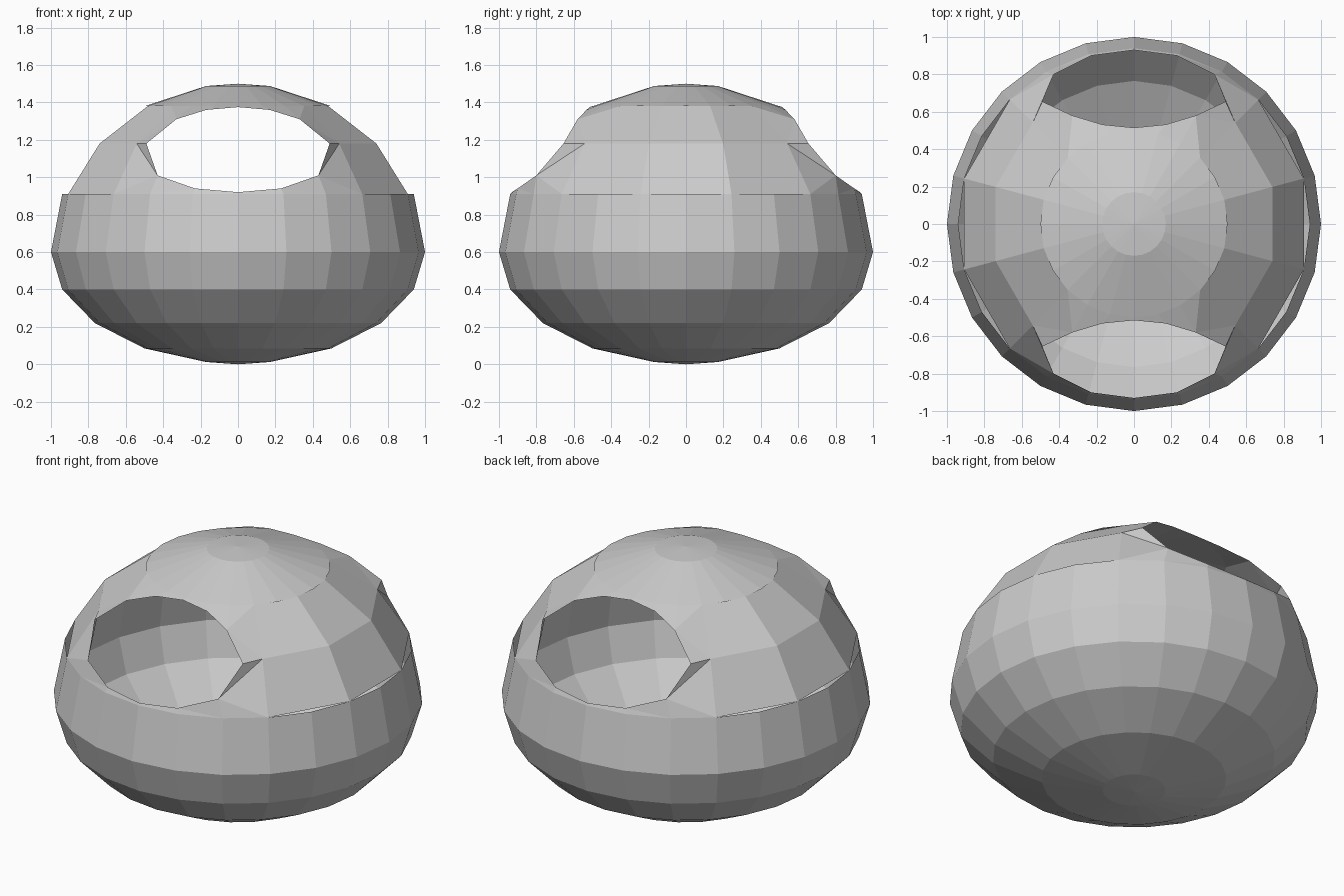
import bpy, bmesh
from math import sin, cos, radians
from mathutils import Vector

if "Cube" in bpy.data.objects:
    bpy.data.objects.remove(bpy.data.objects["Cube"])

CENTRE = Vector((0, 0, 0.7))


def ring_point(r, z, deg):
    a = radians(deg)
    return (r * cos(a), r * sin(a), z)


def make(name, verts, faces):
    """Flat-shaded shell whose faces all point away from the centre."""
    bm = bmesh.new()
    vs = [bm.verts.new(v) for v in verts]
    for f in faces:
        bm.faces.new([vs[i] for i in f])
    bmesh.ops.remove_doubles(bm, verts=bm.verts, dist=1e-4)
    bm.normal_update()
    for f in bm.faces:
        if f.normal.dot(f.calc_center_median() - CENTRE) < 0:
            f.normal_flip()
    me = bpy.data.meshes.new(name)
    bm.to_mesh(me)
    bm.free()
    ob = bpy.data.objects.new(name, me)
    bpy.context.collection.objects.link(ob)
    return ob


def lathe(name, profile, start, step, count, tip=None):
    """Sweep (radius, height) points about z; tip closes the first ring."""
    n = len(profile)
    verts = [ring_point(r, z, start + step * i)
             for i in range(count + 1) for r, z in profile]
    faces = [(i * n + j, (i + 1) * n + j, (i + 1) * n + j + 1, i * n + j + 1)
             for i in range(count) for j in range(n - 1)]
    if tip is not None:
        verts.append((0, 0, tip))
        faces += [(i * n, (i + 1) * n, len(verts) - 1) for i in range(count)]
    return make(name, verts, faces)


# Bowl and top cap, 24 sides
lathe("bowl", [(0.17, 0.012), (0.5, 0.085), (0.765, 0.22), (0.94, 0.4),
               (1.0, 0.6), (0.94, 0.91)], 0, 15, 24, tip=0.0)
lathe("top_cap", [(0.17, 1.488), (0.5, 1.38)], 0, 15, 24, tip=1.5)

# Coarser side walls, three facets each
wall = [(0.94, 0.91), (0.766, 1.18), (0.5, 1.38)]
lathe("right_wall", wall, -45, 30, 3)
lathe("left_wall", wall, 135, 30, 3)

# Window surround: one quarter, mirrored left-right and front-back
hole = [(0, -0.515, 1.375), (0.17, -0.532, 1.36), (0.33, -0.58, 1.31),
        (0.49, -0.655, 1.18), (0.43, -0.80, 1.01), (0.23, -0.90, 0.94),
        (0, -0.93, 0.92)]
upper = [ring_point(0.5, 1.38, d) for d in (-90, -75, -60, -45)]      # 7-10
seam = [ring_point(0.766, 1.18, -45)]                                 # 11
lower = [ring_point(0.94, 0.91, d) for d in (-45, -60, -75, -90)]     # 12-15
faces = [(0, 1, 8, 7), (1, 2, 9, 8), (2, 10, 9), (2, 11, 10), (2, 3, 11),
         (3, 4, 11), (4, 12, 11), (4, 13, 12), (4, 5, 13), (5, 14, 13),
         (5, 6, 15, 14)]
surround = make("window_surround", hole + upper + seam + lower, faces)
mirror = surround.modifiers.new("mirror", 'MIRROR')
mirror.use_axis = (True, True, False)
